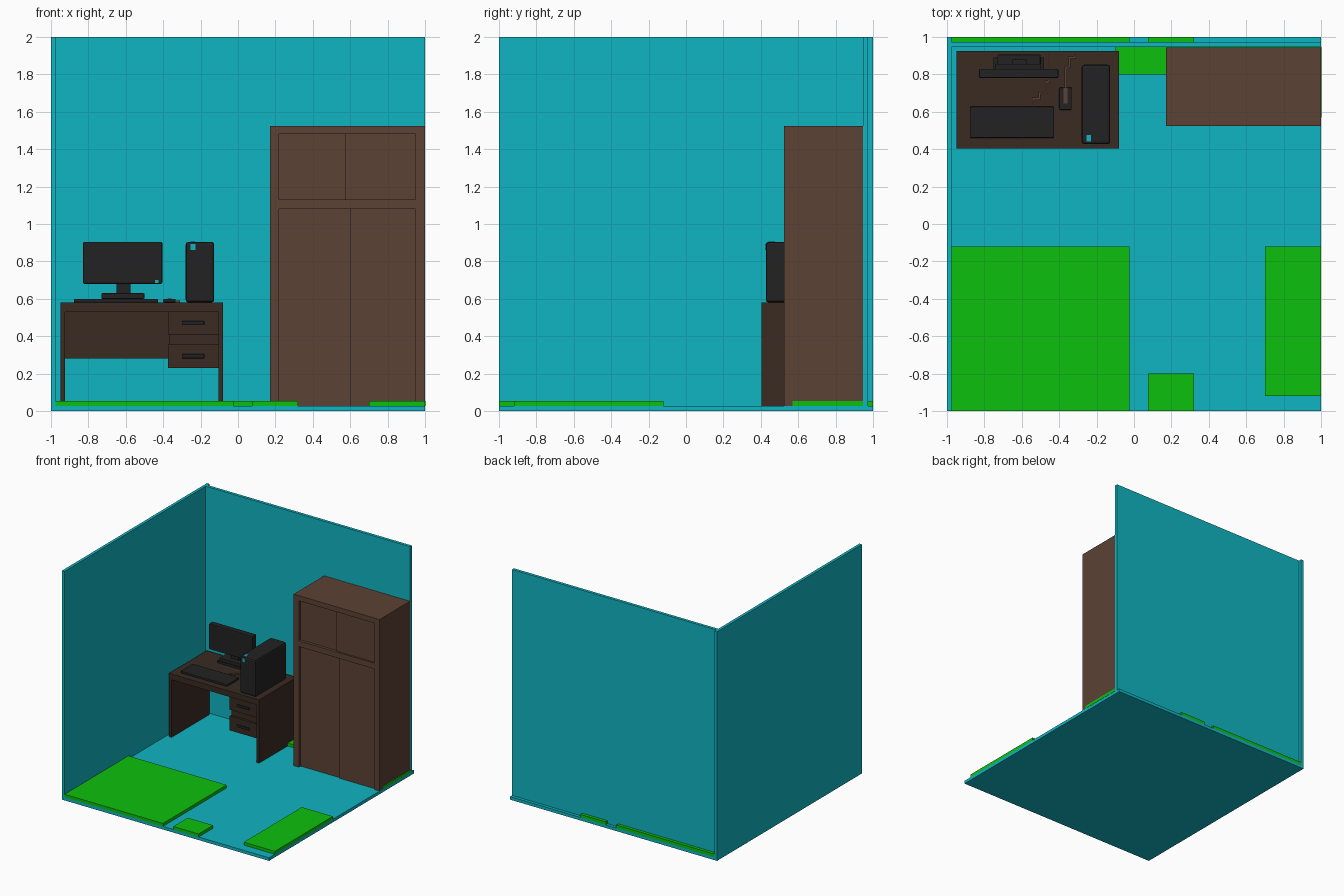
import bpy
from mathutils import Vector

cube = bpy.data.objects.get("Cube")
if cube:
    bpy.data.objects.remove(cube, do_unlink=True)


def material(name, rgb):
    m = bpy.data.materials.new(name)
    m.use_nodes = True
    m.diffuse_color = (*rgb, 1)
    m.node_tree.nodes["Principled BSDF"].inputs["Base Color"].default_value = (*rgb, 1)
    return m


TEAL = material("teal", (0.005, 0.46, 0.54))
GREEN = material("green", (0.004, 0.53, 0.004))
BROWN = material("brown wood", (0.107, 0.054, 0.035))
DARK = material("dark wood", (0.042, 0.024, 0.016))
BLACK = material("black plastic", (0.016, 0.016, 0.016))


def box(name, mat, x, y, z, bevel=0):
    """Box from (low, high) pairs, optionally with rounded edges."""
    bpy.ops.mesh.primitive_cube_add(size=1)
    ob = bpy.context.object
    ob.name = name
    for v in ob.data.vertices:
        v.co = [lo + (c + 0.5) * (hi - lo) for c, (lo, hi) in zip(v.co, (x, y, z))]
    ob.data.materials.append(mat)
    if bevel:
        mod = ob.modifiers.new("round", "BEVEL")
        mod.width = bevel
        mod.segments = 2
    return ob


def cable(name, points):
    """Stepped cable of small blocks lying on the desk."""
    for i, (a, b) in enumerate(zip(points, points[1:])):
        mid = (Vector(a) + Vector(b)) / 2
        w = abs(a[0] - b[0]) / 2 + 0.006
        d = abs(a[1] - b[1]) / 2 + 0.006
        box(f"{name}_{i}", BROWN, (mid.x - w, mid.x + w), (mid.y - d, mid.y + d),
            (DESK, DESK + 0.01))


FLOOR = 0.027
DESK = 0.58

# Room shell
box("floor", TEAL, (-1, 1), (-1, 1), (0, FLOOR))
box("left_wall", TEAL, (-1, -0.975), (-1, 1), (FLOOR, 2))
box("back_wall", TEAL, (-0.975, 1), (0.947, 0.973), (FLOOR, 2))

# Green floor pads and the strips behind the back wall
pads = {
    "large_pad": ((-0.975, -0.025), (-1, -0.12)),
    "small_pad": ((0.075, 0.32), (-1, -0.8)),
    "side_pad": ((0.7, 1), (-0.92, -0.12)),
    "corner_pad": ((-0.1, 0.2), (0.8, 0.947)),
    "wardrobe_pad": ((0.2, 1.002), (0.57, 0.947)),
    "long_rear_strip": ((-0.975, -0.025), (0.973, 1)),
    "short_rear_strip": ((0.075, 0.32), (0.973, 1)),
}
for name, (x, y) in pads.items():
    box(name, GREEN, x, y, (FLOOR, 0.053))

# Wardrobe: body, raised frame and sliding doors
F = (0.525, 0.56)
box("wardrobe_body", BROWN, (0.17, 1), (0.56, 0.945), (FLOOR, 1.525))
box("wardrobe_left_stile", BROWN, (0.17, 0.22), F, (FLOOR, 1.525))
box("wardrobe_right_stile", BROWN, (0.95, 1), F, (FLOOR, 1.525))
box("wardrobe_top_rail", BROWN, (0.22, 0.95), F, (1.48, 1.525))
box("wardrobe_middle_rail", BROWN, (0.22, 0.95), F, (1.08, 1.13))
for name, split, z in (("upper", 0.575, (1.13, 1.48)), ("lower", 0.6, (FLOOR, 1.08))):
    box(f"{name}_left_door", BROWN, (0.22, split), (0.55, 0.56), z)
    box(f"{name}_right_door", BROWN, (split, 0.95), (0.54, 0.56), z)

# Desk
box("desk_top", DARK, (-0.95, -0.08), (0.405, 0.925), (0.53, DESK))
for name, x in (("right", (-0.95, -0.925)), ("left", (-0.103, -0.08))):
    box(f"desk_{name}_side", DARK, x, (0.405, 0.925), (FLOOR, 0.53))
box("desk_back_panel", DARK, (-0.925, -0.103), (0.9, 0.925), (0.28, 0.53))
box("drawer_case", DARK, (-0.37, -0.103), (0.44, 0.9), (0.23, 0.53))
for name, lo, hi, grip in (("upper", 0.41, 0.53, 0.47), ("lower", 0.23, 0.355, 0.293)):
    box(f"{name}_drawer_front", DARK, (-0.375, -0.103), (0.42, 0.44), (lo, hi))
    box(f"{name}_drawer_handle", BLACK, (-0.3, -0.18), (0.408, 0.42),
        (grip - 0.011, grip + 0.011), 0.004)

# Monitor on its stand
box("monitor_screen", BLACK, (-0.828, -0.405), (0.78, 0.83), (0.68, 0.905), 0.007)
box("monitor_rear_housing", BLACK, (-0.74, -0.5), (0.83, 0.855), (0.72, 0.87))
box("monitor_neck", BLACK, (-0.65, -0.575), (0.83, 0.88), (0.62, 0.8))
box("monitor_stand", BLACK, (-0.73, -0.5), (0.785, 0.905), (0.6, 0.63), 0.005)
box("monitor_foot", BLACK, (-0.75, -0.48), (0.785, 0.89), (DESK, 0.6))
box("monitor_light", TEAL, (-0.445, -0.425), (0.777, 0.782), (0.684, 0.7))

# Keyboard and mouse with their cables
box("keyboard", BLACK, (-0.877, -0.427), (0.46, 0.628), (DESK, 0.6), 0.005)
box("mouse", BLACK, (-0.4, -0.333), (0.61, 0.73), (DESK, 0.6), 0.006)
box("mouse_stripe", BROWN, (-0.378, -0.355), (0.645, 0.73), (0.598, 0.603))
cable("keyboard_cable", [(-0.54, 0.63), (-0.54, 0.67), (-0.505, 0.67), (-0.505, 0.7),
                         (-0.47, 0.7), (-0.47, 0.76), (-0.455, 0.76), (-0.455, 0.92)])
cable("mouse_cable", [(-0.365, 0.73), (-0.365, 0.84), (-0.345, 0.84), (-0.345, 0.89),
                      (-0.315, 0.89), (-0.315, 0.92)])

# Computer tower with its power button
box("tower", BLACK, (-0.28, -0.127), (0.427, 0.852), (DESK, 0.905), 0.015)
box("power_button_front", TEAL, (-0.254, -0.228), (0.423, 0.428), (0.86, 0.892))
box("power_button_top", TEAL, (-0.254, -0.23), (0.44, 0.475), (0.904, 0.907))
